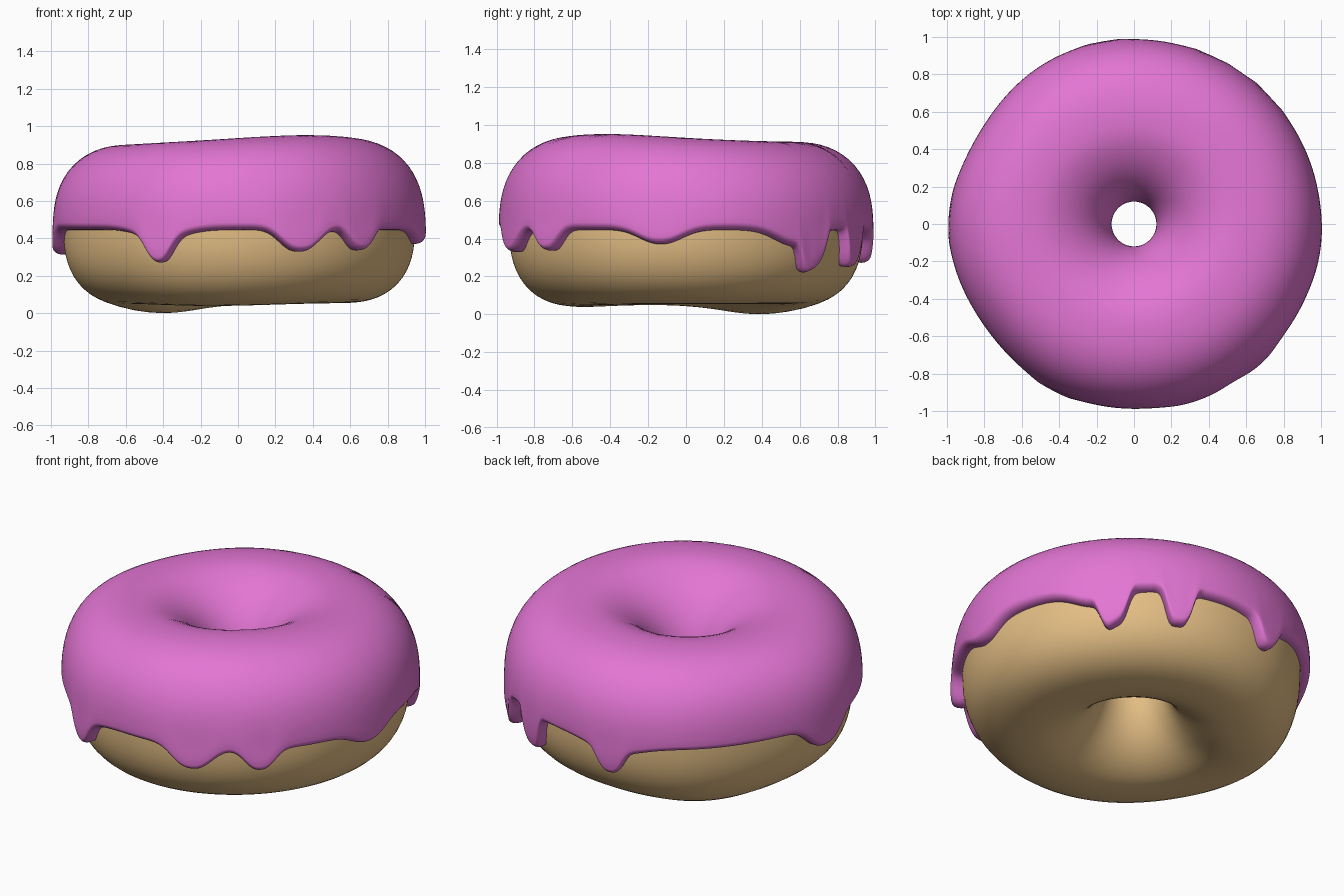
import bpy, bmesh
from math import sin, cos, pi, atan2, exp, radians, degrees

if "Cube" in bpy.data.objects:
    bpy.data.objects.remove(bpy.data.objects["Cube"])

NU = 480             # steps around the ring
RC, ZC = 0.55, 0.46  # centre of the ring's cross-section
HOLE = 0.163         # radius of the hole in the dough

# drips: angle around z, depth, half width (degrees), bulge of the tip, roundness
DRIPS = [(-116, 0.115, 5.5, 0.020, 2.5), (-116, 0.055, 11, 0, 2), (-70, 0.115, 8, 0.020, 2.5),
         (-48, 0.108, 6, 0.022, 2.5), (-8, 0.075, 9, 0.008, 2.2), (43.5, 0.15, 5.2, 0.016, 4),
         (37, 0.085, 10, 0, 2), (65, 0.19, 5, 0.010, 4), (99.5, 0.115, 5, 0.012, 3),
         (101, 0.055, 12, 0, 2), (177, 0.13, 9, 0.010, 2.5)]


def bump(deg, centre, width, power=2):
    d = abs((deg - centre + 180) % 360 - 180)
    return exp(-(d / width) ** power)


def outer_radius(deg):
    return (0.940 + 0.006 * cos(2 * radians(deg)) - 0.036 * bump(deg, 150, 25)
            - 0.028 * bump(deg, -145, 24))


def section(u, phi):
    """Point (r, z) of the lumpy dough cross-section."""
    deg = degrees(u)
    hi = 0.862 + 0.041 * bump(deg, -49, 60) - 0.010 * bump(deg, 180, 50) - ZC
    lo = ZC - 0.054 + 0.053 * bump(deg, 136, 34) + 0.015 * bump(deg, -105, 45)
    c, s = cos(phi), sin(phi)
    k = min(1, max(0, 0.5 + c / 0.8))          # blend from hole side to outside
    k = k * k * (3 - 2 * k)
    a = (outer_radius(deg) - RC) * k + (RC - HOLE) * (1 - k)
    b = hi if s > 0 else lo
    n = 1.95 + 0.52 * k
    rho = (abs(c / a) ** n + abs(s / b) ** n) ** (-1 / n)
    return RC + rho * c, ZC + rho * s


def offset_point(u, phi, t):
    """Cross-section point pushed out by t along its normal, turned to angle u."""
    r, z = section(u, phi)
    if t:
        r0, z0 = section(u, phi - 0.03)
        r1, z1 = section(u, phi + 0.03)
        dr, dz = r1 - r0, z1 - z0
        ln = (dr * dr + dz * dz) ** 0.5
        r, z = r + t * dz / ln, z - t * dr / ln
    return r * cos(u), r * sin(u), z


def ring_mesh(name, loop_fn, color):
    """Sweep closed cross-section loops around z."""
    bm = bmesh.new()
    rings = [[bm.verts.new(p) for p in loop_fn(2 * pi * i / NU - pi)] for i in range(NU)]
    m = len(rings[0])
    for i in range(NU):
        a, b = rings[i], rings[(i + 1) % NU]
        for j in range(m):
            k = (j + 1) % m
            bm.faces.new((a[j], b[j], b[k], a[k]))
    bmesh.ops.recalc_face_normals(bm, faces=bm.faces)
    for f in bm.faces:
        f.smooth = True
    me = bpy.data.meshes.new(name)
    bm.to_mesh(me)
    bm.free()
    ob = bpy.data.objects.new(name, me)
    bpy.context.collection.objects.link(ob)
    mat = bpy.data.materials.new(name + "_color")
    mat.diffuse_color = color
    mat.use_nodes = True
    mat.node_tree.nodes["Principled BSDF"].inputs["Base Color"].default_value = mat.diffuse_color
    me.materials.append(mat)
    return ob


def dough_loop(u):
    return [offset_point(u, 2 * pi * j / 64, 0) for j in range(64)]


def icing_loop(u):
    deg = degrees(u)
    edge = 0.446 - sum(d * bump(deg, c, w, p) for c, d, w, _, p in DRIPS)
    tip = sum(b * bump(deg, c, w * 1.2) for c, _, w, b, _ in DRIPS)
    # angle in the cross-section where the icing ends on the outside
    x = (outer_radius(deg) - RC) * (1 - (abs(edge - ZC) / 0.41) ** 2.47) ** (1 / 2.47)
    start, end, rim = atan2(edge - ZC, x), pi + 0.05, 0.1
    steps = []
    for k in range(9):                        # rounded outer lip
        q = k / 8 * pi / 2
        steps.append((start + rim * (1 - cos(q)), sin(q)))
    first, last = start + rim, end - rim
    steps += [(first + (last - first) * k / 36, 1) for k in range(1, 36)]
    for k in range(7):                        # rounded inner lip
        q = k / 6 * pi / 2
        steps.append((last + rim * sin(q), cos(q)))
    pts = []
    for phi, f in steps:
        t = 0.049 + 0.005 * cos(phi) + tip * exp(-((phi - start) / 0.3) ** 2)
        pts.append(offset_point(u, phi, t * f))
    # hidden underside, just inside the dough
    pts += [offset_point(u, end + (start - end) * k / 24, -0.004) for k in range(25)]
    return pts


# baked ring
ring_mesh("dough", dough_loop, (0.78, 0.52, 0.235, 1))
# dripping glaze
ring_mesh("icing", icing_loop, (0.77, 0.18, 0.66, 1))
